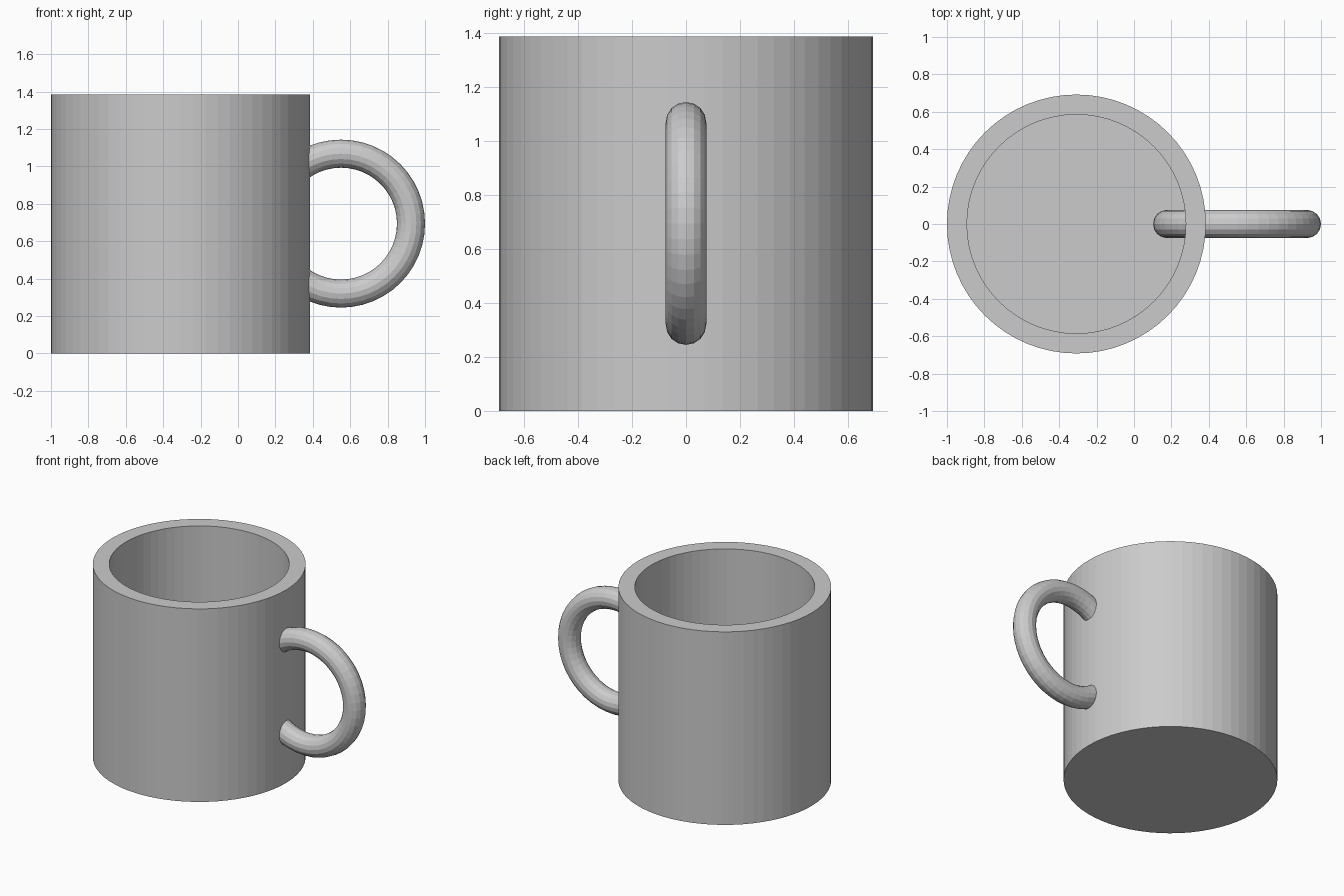
import bpy, bmesh, math

if "Cube" in bpy.data.objects:
    bpy.data.objects.remove(bpy.data.objects["Cube"])

CX, R_OUT, R_IN, H, FLOOR, SEG = -0.308, 0.692, 0.585, 1.385, 0.105, 64

# Cup: one closed wall profile, spun ring by ring
bm = bmesh.new()
profile = [(R_OUT, 0), (R_OUT, H), (R_IN, H), (R_IN, FLOOR)]
rings = [[bm.verts.new((r * math.cos(2 * math.pi * i / SEG),
                        r * math.sin(2 * math.pi * i / SEG), z))
          for i in range(SEG)] for r, z in profile]
for a, b in zip(rings, rings[1:]):
    for i in range(SEG):
        j = (i + 1) % SEG
        bm.faces.new((a[i], a[j], b[j], b[i]))
bm.faces.new(rings[0][::-1])   # underside
bm.faces.new(rings[-1])        # inner floor
bmesh.ops.recalc_face_normals(bm, faces=bm.faces)
mesh = bpy.data.meshes.new("cup")
bm.to_mesh(mesh)
bm.free()
cup = bpy.data.objects.new("cup", mesh)
cup.location.x = CX
bpy.context.collection.objects.link(cup)

# Handle: full upright ring passing through the wall
bpy.ops.mesh.primitive_torus_add(major_segments=48, minor_segments=16,
                                 major_radius=0.374, minor_radius=0.075,
                                 location=(0.551, 0, 0.694),
                                 rotation=(math.pi / 2, 0, 0))
bpy.context.object.name = "handle"
